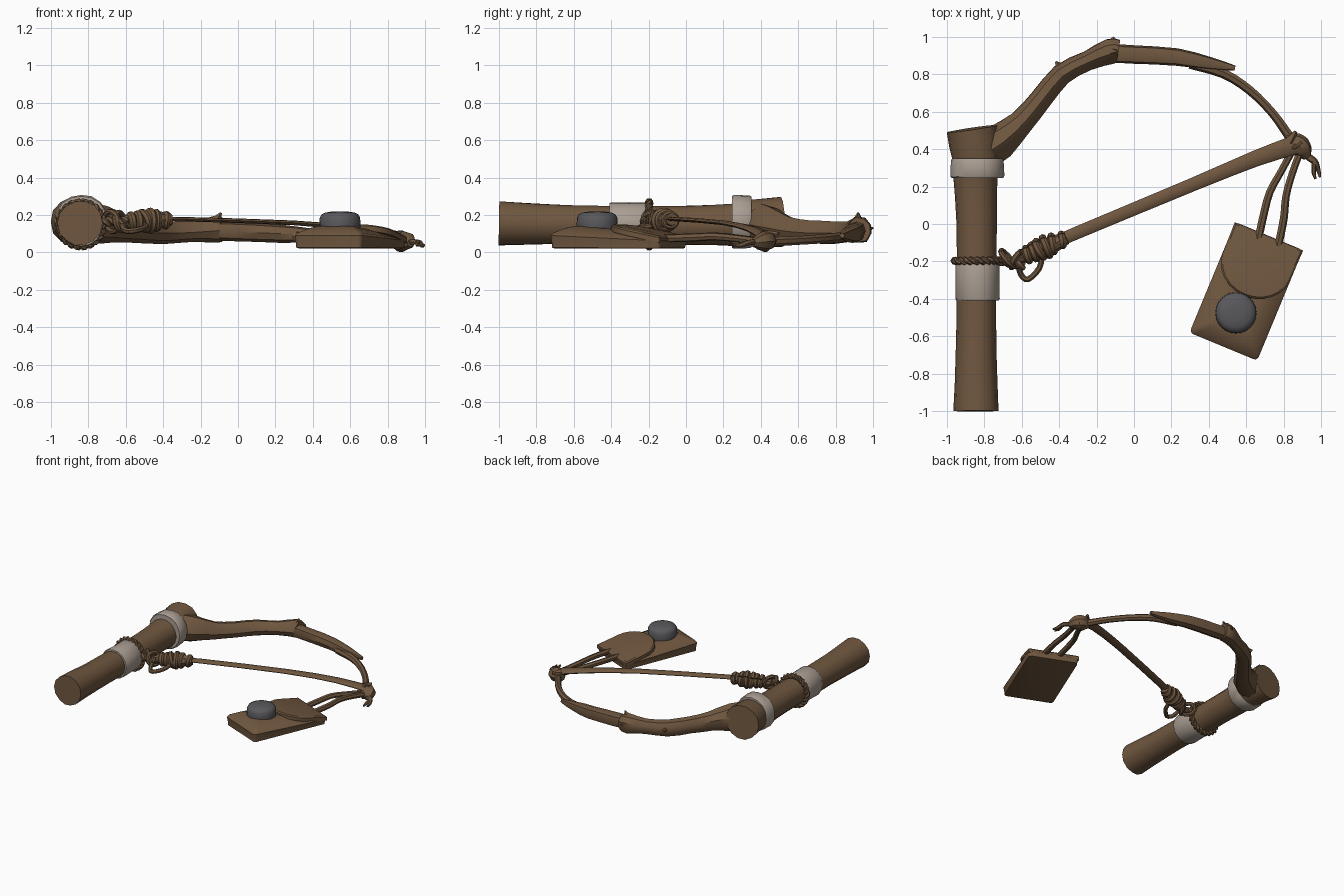
import bpy, bmesh, math, random
from mathutils import Vector, Matrix

random.seed(4)
cube = bpy.data.objects.get("Cube")
if cube:
    bpy.data.objects.remove(cube)


def material(name, colour):
    m = bpy.data.materials.new(name)
    m.use_nodes = True
    m.diffuse_color = (*colour, 1)
    m.node_tree.nodes["Principled BSDF"].inputs["Base Color"].default_value = (*colour, 1)
    return m


BROWN = material("brown", (0.16, 0.095, 0.05))
CLOTH = material("pale cloth", (0.40, 0.34, 0.29))
GREY = material("dark grey", (0.10, 0.10, 0.11))


def finish(name, bm, mat, angle=35):
    bmesh.ops.recalc_face_normals(bm, faces=bm.faces)
    me = bpy.data.meshes.new(name)
    bm.to_mesh(me)
    bm.free()
    ob = bpy.data.objects.new(name, me)
    bpy.context.collection.objects.link(ob)
    me.materials.append(mat)
    bpy.ops.object.select_all(action="DESELECT")
    ob.select_set(True)
    bpy.context.view_layer.objects.active = ob
    bpy.ops.object.shade_smooth_by_angle(angle=math.radians(angle))
    return ob


def bridge(bm, rings):
    for a, b in zip(rings, rings[1:]):
        for i in range(len(a)):
            j = (i + 1) % len(a)
            bm.faces.new((a[i], a[j], b[j], b[i]))
    bm.faces.new(rings[0])
    bm.faces.new(rings[-1])


def smooth_path(pts, steps):
    # Catmull-Rom through 4D points (x, y, z, radius)
    p = [Vector(q) for q in pts]
    p = [p[0] * 2 - p[1]] + p + [p[-1] * 2 - p[-2]]
    out = []
    for a, b, c, d in zip(p, p[1:], p[2:], p[3:]):
        for k in range(steps):
            t = k / steps
            out.append((b * 2 + (c - a) * t + (a * 2 - b * 5 + c * 4 - d) * t * t
                        + (b * 3 - a - c * 3 + d) * t ** 3) / 2)
    return out + [p[-2]]


def tube(name, pts, mat=BROWN, sides=8, steps=3, rough=0.0, thick=1.0):
    """Sweep a ring along (x, y, z, radius) points; thick squashes it vertically."""
    path = smooth_path(pts, steps) if steps > 1 else [Vector(q) for q in pts]
    ridge = [1 + random.uniform(-rough, rough) for _ in range(sides)]
    bm = bmesh.new()
    rings, up = [], Vector((0, 0, 1))
    for i, q in enumerate(path):
        tan = (path[min(i + 1, len(path) - 1)].xyz - path[max(i - 1, 0)].xyz).normalized()
        up = up - tan * up.dot(tan)
        if up.length < 0.01:
            up = tan.orthogonal()
        up.normalize()
        side = tan.cross(up)
        ring = []
        for s in range(sides):
            a = math.tau * s / sides
            r = q.w * ridge[s] * (1 + random.uniform(-rough, rough) * 0.4)
            ring.append(bm.verts.new(q.xyz + (side * math.cos(a) + up * math.sin(a) * thick) * r))
        rings.append(ring)
    bridge(bm, rings)
    return finish(name, bm, mat)


def wrap(name, centre, axis, radius, r, turns=1.0, pitch=0.0):
    """Cord coiled around an axis."""
    z = Vector(axis).normalized()
    x = z.orthogonal().normalized()
    y = z.cross(x)
    n = int(16 * turns)
    pts = []
    for i in range(n + 1):
        a = math.tau * turns * i / n
        p = Vector(centre) + (x * math.cos(a) + y * math.sin(a)) * radius + z * pitch * (i / n - 0.5)
        pts.append((*p, r))
    return tube(name, pts, sides=7, steps=1)


# Handle with flared ends
tube("handle", [(-0.842, -1.0, 0.157, 0.121), (-0.842, -0.7, 0.152, 0.109), (-0.84, -0.4, 0.148, 0.106),
                (-0.84, 0.0, 0.146, 0.108), (-0.845, 0.25, 0.15, 0.117), (-0.842, 0.36, 0.158, 0.13),
                (-0.862, 0.51, 0.165, 0.138)], sides=14, steps=2, rough=0.035)

# Cloth bands
tube("upper_band", [(-0.838, 0.245, 0.165, 0.138), (-0.838, 0.255, 0.165, 0.145), (-0.84, 0.34, 0.165, 0.142),
                    (-0.84, 0.35, 0.165, 0.136)], CLOTH, sides=16, steps=1, rough=0.02)
tube("lower_band", [(-0.838, -0.41, 0.15, 0.114), (-0.838, -0.4, 0.15, 0.119), (-0.838, -0.3, 0.15, 0.117),
                    (-0.838, -0.21, 0.15, 0.119), (-0.838, -0.2, 0.15, 0.114)], CLOTH, sides=16, steps=1, rough=0.02)

# Curved branch in three overlapping lengths, with thorns
tube("branch_lower", [(-0.83, 0.38, 0.155, 0.11), (-0.72, 0.445, 0.145, 0.1), (-0.6, 0.55, 0.12, 0.07),
                      (-0.5, 0.67, 0.108, 0.062), (-0.39, 0.8, 0.105, 0.061), (-0.25, 0.875, 0.11, 0.055),
                      (-0.13, 0.925, 0.12, 0.072), (-0.085, 0.925, 0.12, 0.066)], sides=9, steps=2, rough=0.06)
tube("branch_upper", [(-0.12, 0.91, 0.115, 0.052), (0.0, 0.907, 0.11, 0.053), (0.23, 0.893, 0.1, 0.05),
                      (0.4, 0.86, 0.092, 0.037), (0.54, 0.834, 0.09, 0.014)], sides=8, steps=2, rough=0.07)
tube("branch_tip", [(0.3, 0.86, 0.085, 0.03), (0.48, 0.805, 0.08, 0.027), (0.62, 0.715, 0.072, 0.025),
                    (0.74, 0.595, 0.064, 0.024), (0.83, 0.47, 0.058, 0.026), (0.88, 0.39, 0.055, 0.024)], sides=7)
for n, (base, tip) in enumerate([((-0.14, 0.94, 0.12), (-0.108, 1.0, 0.13)),
                                 ((-0.13, 0.92, 0.15), (-0.09, 0.92, 0.212)),
                                 ((-0.38, 0.82, 0.11), (-0.42, 0.868, 0.11))]):
    tube(f"thorn_{n + 1}", [(*base, 0.04), (*tip, 0.005)], sides=5, steps=1)

# Flat cord stretched across the branch
tube("main_cord", [(-0.45, -0.11, 0.178, 0.032), (-0.3, -0.045, 0.178, 0.034), (0.3, 0.205, 0.158, 0.036),
                   (0.65, 0.35, 0.125, 0.043), (0.88, 0.43, 0.085, 0.052)], steps=2, thick=0.35)

# Knot at the branch tip with loose ends
tube("tip_knot", [(0.81, 0.45, 0.06, 0.03), (0.86, 0.43, 0.06, 0.056), (0.9, 0.4, 0.058, 0.052),
                  (0.925, 0.355, 0.05, 0.022)], sides=8, rough=0.08)
wrap("tip_wrap", (0.872, 0.422, 0.06), (0.6, -0.8, 0), 0.045, 0.014)
tube("tip_spur", [(0.83, 0.44, 0.09, 0.03), (0.865, 0.495, 0.1, 0.01)], sides=5, steps=1)
for n, (x, y) in enumerate([(0.985, 0.285), (0.97, 0.24), (0.995, 0.25)]):
    tube(f"loose_end_{n + 1}", [(0.9, 0.38, 0.055, 0.016), (0.95 + n * 0.008, 0.34, 0.055, 0.014),
                                (x - 0.01, y + 0.04, 0.046 - n * 0.005, 0.012), (x, y, 0.04, 0.006)], sides=6)

# Coiled knot next to the handle
axis = Vector((0.92, 0.39, 0.03))
tube("knot_core", [(-0.36, -0.075, 0.178, 0.034), (-0.46, -0.12, 0.17, 0.05), (-0.57, -0.165, 0.165, 0.04),
                   (-0.64, -0.19, 0.16, 0.024)], rough=0.06)
for n, (t, r) in enumerate([(0.0, 0.03), (0.055, 0.042), (0.092, 0.05), (0.128, 0.046), (0.165, 0.038), (0.2, 0.034)]):
    tilt = Vector((random.uniform(-0.25, 0.25), random.uniform(-0.25, 0.25), random.uniform(-0.2, 0.2)))
    wrap(f"knot_wrap_{n + 1}", Vector((-0.385, -0.085, 0.172)) - axis * t, axis + tilt, r, 0.021)

# Hanging loop and short hitches
tube("hanging_loop", [(-0.49, -0.16, 0.15, 0.016), (-0.505, -0.235, 0.13, 0.016), (-0.565, -0.295, 0.115, 0.016),
                      (-0.605, -0.27, 0.12, 0.016), (-0.62, -0.2, 0.16, 0.016), (-0.6, -0.15, 0.19, 0.016)], sides=7)
wrap("hitch_1", (-0.63, -0.19, 0.165), (0.8, -0.5, 0.2), 0.05, 0.015)
wrap("hitch_2", (-0.675, -0.185, 0.165), (0.7, 0.6, 0.2), 0.055, 0.015)

# Twisted two-strand rope around the handle, running to the knot
for n in range(2):
    ring, lead = [], []
    for i in range(65):
        a, s = math.tau * i / 64, math.tau * i / 64 * 11 + math.pi * n
        rad = 0.118 + 0.011 * math.cos(s)
        ring.append((-0.84 + rad * math.cos(a), -0.197 + 0.011 * math.sin(s), 0.15 + rad * math.sin(a), 0.0125))
    for i in range(17):
        s = math.tau * i / 16 * 2 + math.pi * n
        lead.append((-0.75 + 0.01 * i, -0.19 - 0.002 * i + 0.014 * math.cos(s), 0.165 + 0.014 * math.sin(s), 0.015))
    tube(f"rope_ring_{n + 1}", ring, sides=6, steps=1)
    tube(f"rope_lead_{n + 1}", lead, sides=6, steps=1)

# Pouch body: rounded rectangle levels, thinner towards the hinge
PLACE = Matrix.Translation((0.6, -0.36, 0)) @ Matrix.Rotation(math.radians(-22.5), 4, "Z")


def rounded_rect(hw, hl, c):
    pts = []
    for k, (sx, sy) in enumerate([(1, 1), (-1, 1), (-1, -1), (1, -1)]):
        for j in range(4):
            a = math.pi / 2 * (k + j / 3)
            pts.append((sx * (hw - c) + c * math.cos(a), sy * (hl - c) + c * math.sin(a)))
    return pts


bm = bmesh.new()
rings = []
for z, inset in [(0.02, 0.02), (0.026, 0.006), (0.04, 0.006), (0.09, 0.0), (0.105, 0.012), (0.13, 0.06), (0.142, 0.1)]:
    ring = []
    for x, y in rounded_rect(0.196 - inset, 0.32 - inset, 0.022):
        drop = max(0, y + 0.05) * 1.1
        ring.append(bm.verts.new(PLACE @ Vector((x, y, 0.02 + (z - 0.02) * (1 - drop)))))
    rings.append(ring)
bridge(bm, rings)
finish("pouch_body", bm, BROWN, 30)

# Pouch flap: sloping plate with a rounded free edge
outline = [(0.198, 0.318), (-0.198, 0.318)]
for i in range(13):
    a = math.pi * i / 12
    outline.append((-0.194 * math.cos(a), 0.14 - 0.165 * math.sin(a)))
bm = bmesh.new()
rings = []
for lift, scale in [(-0.035, 1), (-0.008, 1), (0, 0.95), (0.007, 0.6)]:
    rings.append([bm.verts.new(PLACE @ Vector((x * scale, 0.15 + (y - 0.15) * scale,
                 0.15 + lift - max(0, 0.15 + (y - 0.15) * scale) * 0.2))) for x, y in outline])
bridge(bm, rings)
finish("pouch_flap", bm, BROWN, 30)

# Domed button
bm = bmesh.new()
rings = []
for z, r in [(0.12, 0.107), (0.145, 0.11), (0.185, 0.108), (0.203, 0.098), (0.213, 0.078), (0.219, 0.04)]:
    rings.append([bm.verts.new((0.545 + r * math.cos(math.tau * i / 24), -0.475 + r * math.sin(math.tau * i / 24), z))
                  for i in range(24)])
bridge(bm, rings)
finish("button", bm, GREY, 40)

# Straps from pouch to tip knot
tube("strap_left", [(0.77, -0.12, 0.075, 0.022), (0.8, 0.03, 0.08, 0.022), (0.812, 0.15, 0.085, 0.021),
                    (0.845, 0.27, 0.075, 0.02), (0.885, 0.38, 0.06, 0.02)], sides=7)
tube("strap_right", [(0.66, -0.1, 0.075, 0.022), (0.69, 0.04, 0.08, 0.022), (0.725, 0.17, 0.085, 0.021),
                     (0.785, 0.28, 0.075, 0.02), (0.85, 0.4, 0.06, 0.02)], sides=7)
